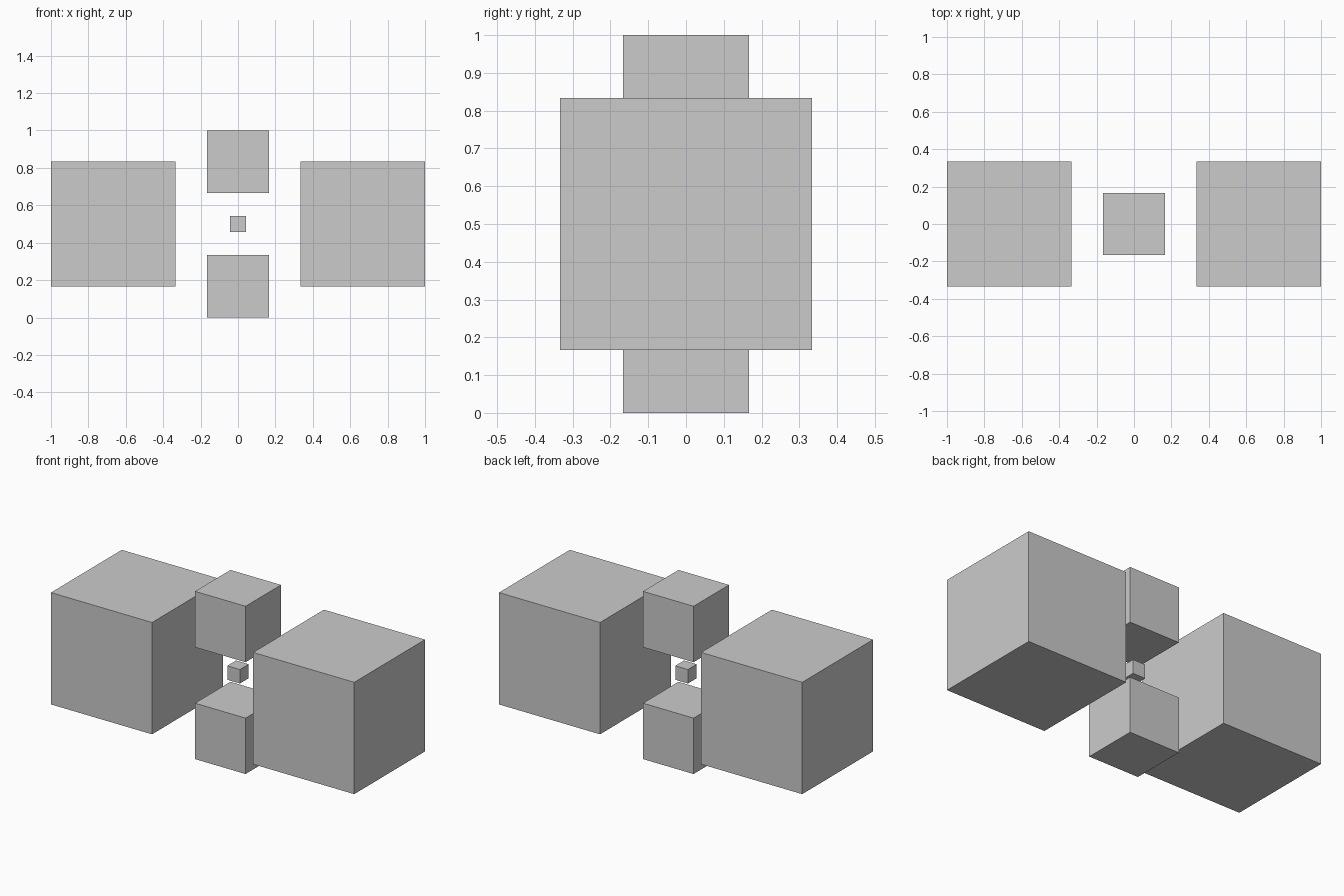
import bpy

if "Cube" in bpy.data.objects:
    bpy.data.objects.remove(bpy.data.objects["Cube"])


def cube(name, size, x, z):
    bpy.ops.mesh.primitive_cube_add(size=size, location=(x, 0, z))
    bpy.context.object.name = name


LARGE, MEDIUM, TINY = 2 / 3, 1 / 3, 1 / 12
MID = 0.5

# Large cubes on either side
for side, sign in (("left", -1), ("right", 1)):
    cube(f"{side}_large_cube", LARGE, sign * (1 - LARGE / 2), MID)

# Medium cubes below and above the middle
for level, sign in (("lower", -1), ("upper", 1)):
    cube(f"{level}_medium_cube", MEDIUM, 0, MID + sign * MEDIUM)

# Tiny cube in the centre
cube("centre_cube", TINY, 0, MID)
